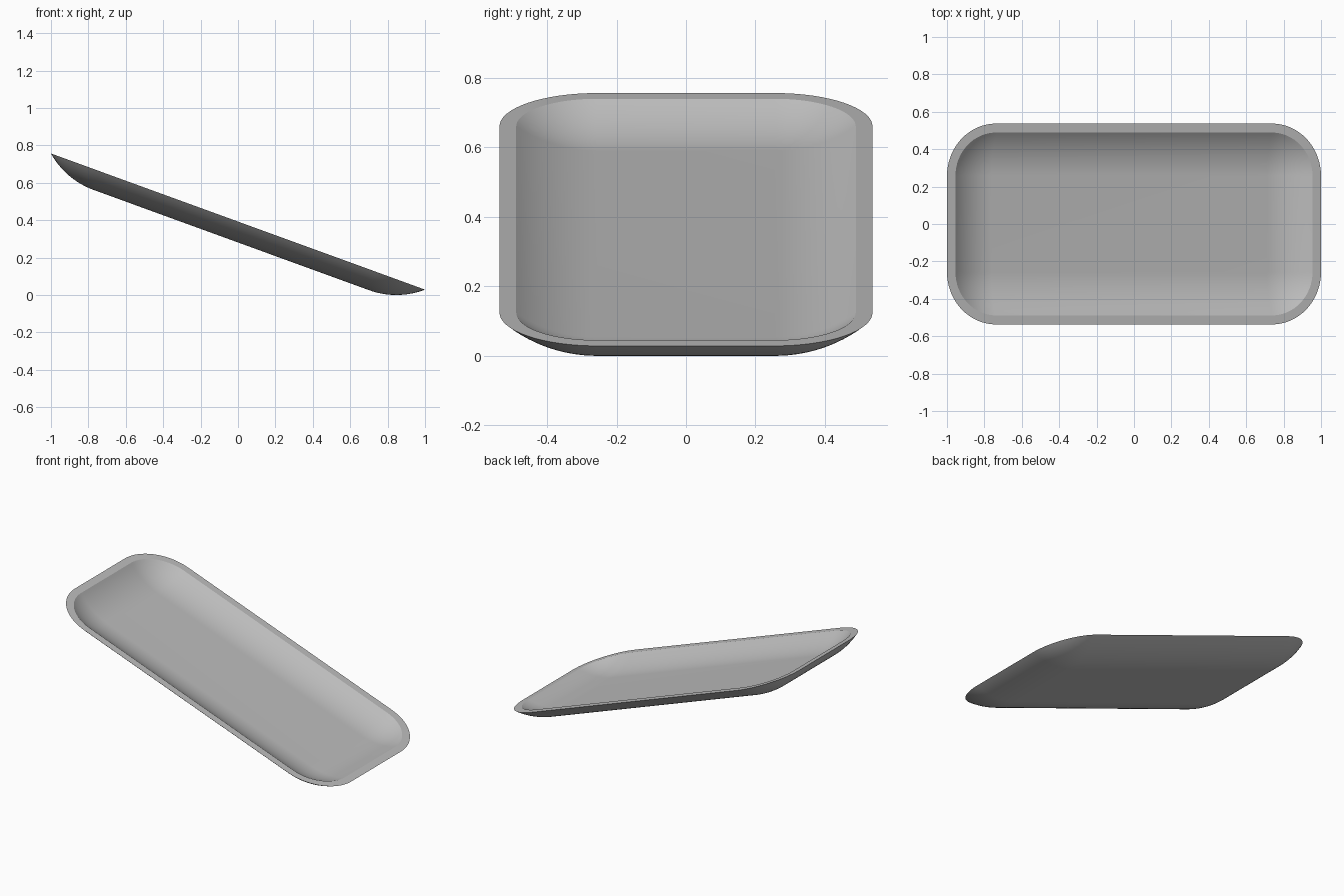
import bpy, bmesh, math

cube = bpy.data.objects.get("Cube")
if cube:
    bpy.data.objects.remove(cube, do_unlink=True)

# Tray dimensions, in its own untilted frame with the rim at height 0
TILT = math.radians(20)
FLOOR_X, FLOOR_Y = 0.784, 0.257   # half size of the flat floor
ARC_Z = 0.321                     # height of the wall arc's centre
OUTER_R, INNER_R = 0.426, 0.396   # wall arc radii
WALL_STEPS, CORNER_STEPS = 16, 16

grey = bpy.data.materials.new("grey")
grey.use_nodes = True
colour = (0.5, 0.5, 0.5, 1)
grey.diffuse_color = colour
grey.node_tree.nodes["Principled BSDF"].inputs["Base Color"].default_value = colour


def wall_profile(radius):
    """Arc from the floor up to the rim: (offset from floor, height)."""
    top = math.acos(ARC_Z / radius)
    angles = [top * i / WALL_STEPS for i in range(WALL_STEPS + 1)]
    return [(radius * math.sin(a), ARC_Z - radius * math.cos(a)) for a in angles]


def rounded_ring(bm, offset, z):
    """Floor rectangle grown outwards by offset, with round corners."""
    ring = []
    for k, (sx, sy) in enumerate([(1, 1), (-1, 1), (-1, -1), (1, -1)]):
        for i in range(CORNER_STEPS + 1):
            a = (k + i / CORNER_STEPS) * math.pi / 2
            ring.append(bm.verts.new((sx * FLOOR_X + offset * math.cos(a),
                                      sy * FLOOR_Y + offset * math.sin(a), z)))
    return ring


# Skin outer wall, flat rim and inner wall, then close both floors
bm = bmesh.new()
profile = wall_profile(OUTER_R) + wall_profile(INNER_R)[::-1]
rings = [rounded_ring(bm, offset, z) for offset, z in profile]
for low, high in zip(rings, rings[1:]):
    for i in range(len(low)):
        j = (i + 1) % len(low)
        bm.faces.new((low[i], low[j], high[j], high[i]))
bm.faces.new(rings[0][::-1])
bm.faces.new(rings[-1])
bmesh.ops.remove_doubles(bm, verts=bm.verts, dist=1e-5)
bmesh.ops.recalc_face_normals(bm, faces=bm.faces)

mesh = bpy.data.meshes.new("tray")
bm.to_mesh(mesh)
bm.free()
mesh.materials.append(grey)
tray = bpy.data.objects.new("tray", mesh)
bpy.context.collection.objects.link(tray)

# Tilt the tray down towards +x and rest its low end on the ground
tray.rotation_euler.y = TILT
tray.location.z = OUTER_R + FLOOR_X * math.sin(TILT) - ARC_Z * math.cos(TILT)

bpy.ops.object.select_all(action="DESELECT")
tray.select_set(True)
bpy.context.view_layer.objects.active = tray
bpy.ops.object.shade_smooth_by_angle(angle=math.radians(30))
